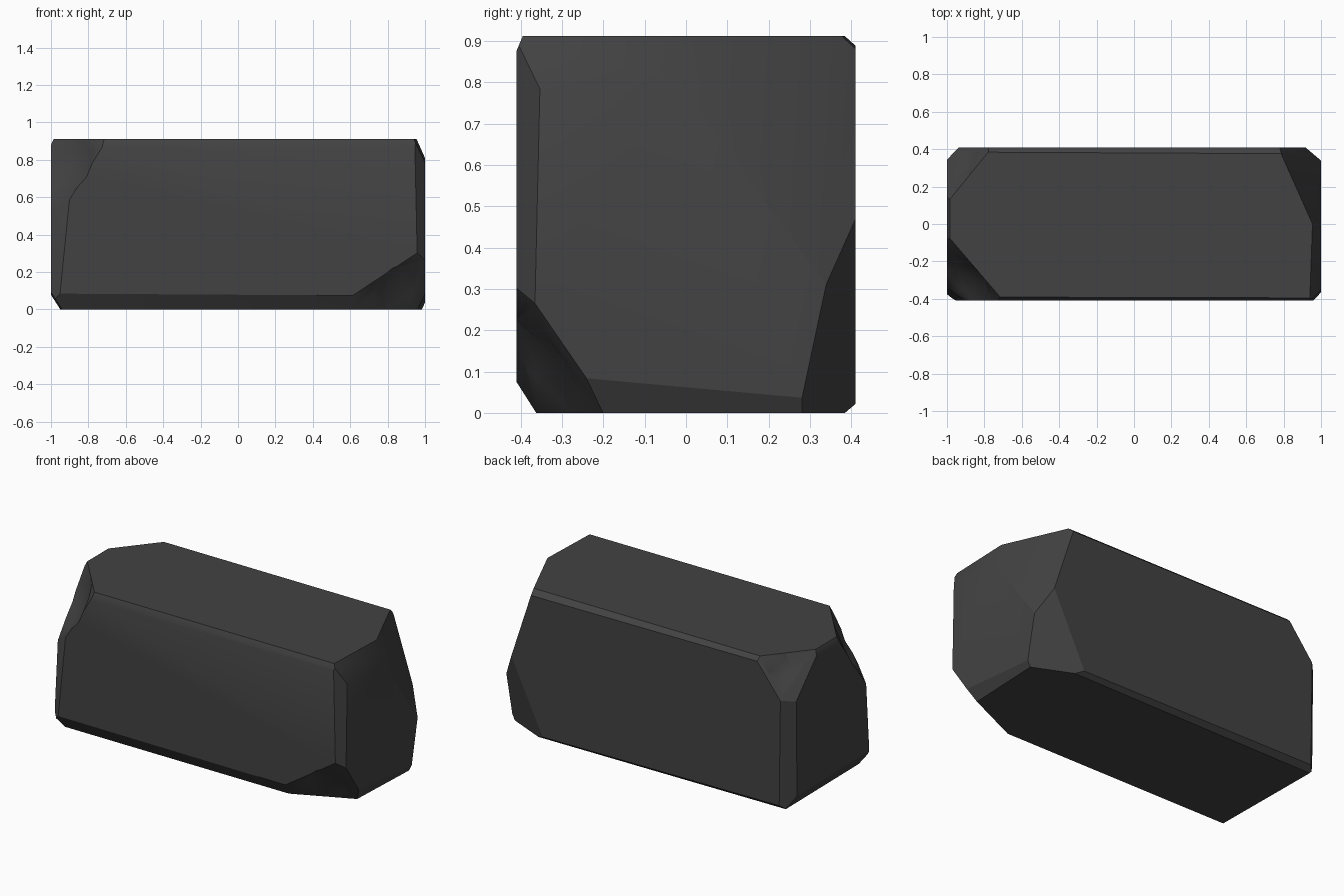
import bpy, bmesh
from mathutils import Vector

if "Cube" in bpy.data.objects:
    bpy.data.objects.remove(bpy.data.objects["Cube"])

HX, HY, H = 1.0, 0.41, 0.912
MID = Vector((0, 0, H / 2))

# Plain block
bm = bmesh.new()
bmesh.ops.create_cube(bm, size=1)
for v in bm.verts:
    v.co = (v.co.x * 2 * HX, v.co.y * 2 * HY, (v.co.z + 0.5) * H)


def plane(a, b, c):
    a, b, c = Vector(a), Vector(b), Vector(c)
    n = (b - a).cross(c - a).normalized()
    mid = (a + b + c) / 3
    return mid, n if n.dot(mid - MID) > 0 else -n


def chip(a, b, c):
    """Knock off everything outside the plane through three points."""
    p, n = plane(a, b, c)
    res = bmesh.ops.bisect_plane(bm, geom=bm.verts[:] + bm.edges[:] + bm.faces[:],
                                 dist=1e-5, plane_co=p, plane_no=n, clear_outer=True)
    rim = [e for e in res["geom_cut"] if isinstance(e, bmesh.types.BMEdge)]
    bmesh.ops.contextual_create(bm, geom=rim)
    return p, n


# Large corner chips
fl_top = chip((-1, -.06, .91), (-.70, -.41, .91), (-.98, -.41, .46))
br_top = chip((.76, .41, .91), (.925, .23, .91), (1, .39, .56))
bl_top = chip((-.76, .41, .91), (-.98, .14, .91), (-.94, .41, .68))
fr_low = chip((.56, -.41, .04), (.97, -.41, .31), (1, -.19, .01))
br_low = chip((1, .29, .08), (.70, .41, .02), (.96, .41, .56))
chip((1, -.02, .80), (.955, .0, .91), (1, .2, .50))

# Worn edges: long horizontal edges
chip((-1, -.41, .085), (.6, -.41, .075), (0, -.36, 0))
chip((-1, -.39, H), (1, -.395, H), (0, -.41, .87))
chip((-1, .385, H), (1, .375, H), (0, .41, .885))
chip((-1, .41, .03), (1, .41, .02), (0, .38, 0))
# Worn edges: end faces
chip((.94, -.4, H), (.965, .3, H), (1, -.4, .78))
chip((1, -.2, .08), (1, .3, .035), (.97, 0, 0))
chip((-.94, -.4, 0), (-.95, .4, 0), (-1, 0, .085))
chip((-.985, 0, H), (-.985, .4, H), (-1, 0, .88))
# Worn edges: vertical corners
chip((.945, -.41, .9), (.96, -.41, .2), (1, -.36, .5))
chip((.96, .41, .9), (.97, .41, .2), (1, .37, .5))
chip((-.94, .41, .9), (-.93, .41, .1), (-1, .34, .4))
chip((-.92, -.41, .4), (-.95, -.41, .1), (-1, -.36, .3))

bmesh.ops.recalc_face_normals(bm, faces=bm.faces)
mesh = bpy.data.meshes.new("stone_block")
bm.to_mesh(mesh)
bm.free()
block = bpy.data.objects.new("stone_block", mesh)
bpy.context.collection.objects.link(block)

# Hollow scoops inside the larger chips
scoops = [(fl_top, .5, .035), (br_top, .35, .03), (bl_top, .3, .015), (fr_low, .5, .02),
          ((Vector((1, .17, .72)), Vector((1, .2, .3)).normalized()), .5, .025)]
cutters = []
for i, ((p, n), r, depth) in enumerate(scoops):
    bpy.ops.mesh.primitive_ico_sphere_add(subdivisions=3, radius=r, location=p + n * (r - depth))
    cutter = bpy.context.object
    cutter.name = f"scoop_cutter_{i}"
    cutter.hide_render = True
    cutters.append(cutter)
    mod = block.modifiers.new(f"scoop_{i}", 'BOOLEAN')
    mod.operation = 'DIFFERENCE'
    mod.solver = 'EXACT'
    mod.object = cutter

# Apply the scoops and drop the cutters
deps = bpy.context.evaluated_depsgraph_get()
carved = bpy.data.meshes.new_from_object(block.evaluated_get(deps))
block.modifiers.clear()
block.data = carved
for cutter in cutters:
    bpy.data.objects.remove(cutter)

# Dark stone
stone = bpy.data.materials.new("dark_stone")
stone.diffuse_color = (.055, .055, .055, 1)
stone.use_nodes = True
stone.node_tree.nodes["Principled BSDF"].inputs["Base Color"].default_value = stone.diffuse_color
block.data.materials.clear()
block.data.materials.append(stone)

bpy.ops.object.select_all(action='DESELECT')
block.select_set(True)
bpy.context.view_layer.objects.active = block
bpy.ops.object.shade_smooth_by_angle(angle=0.45)
